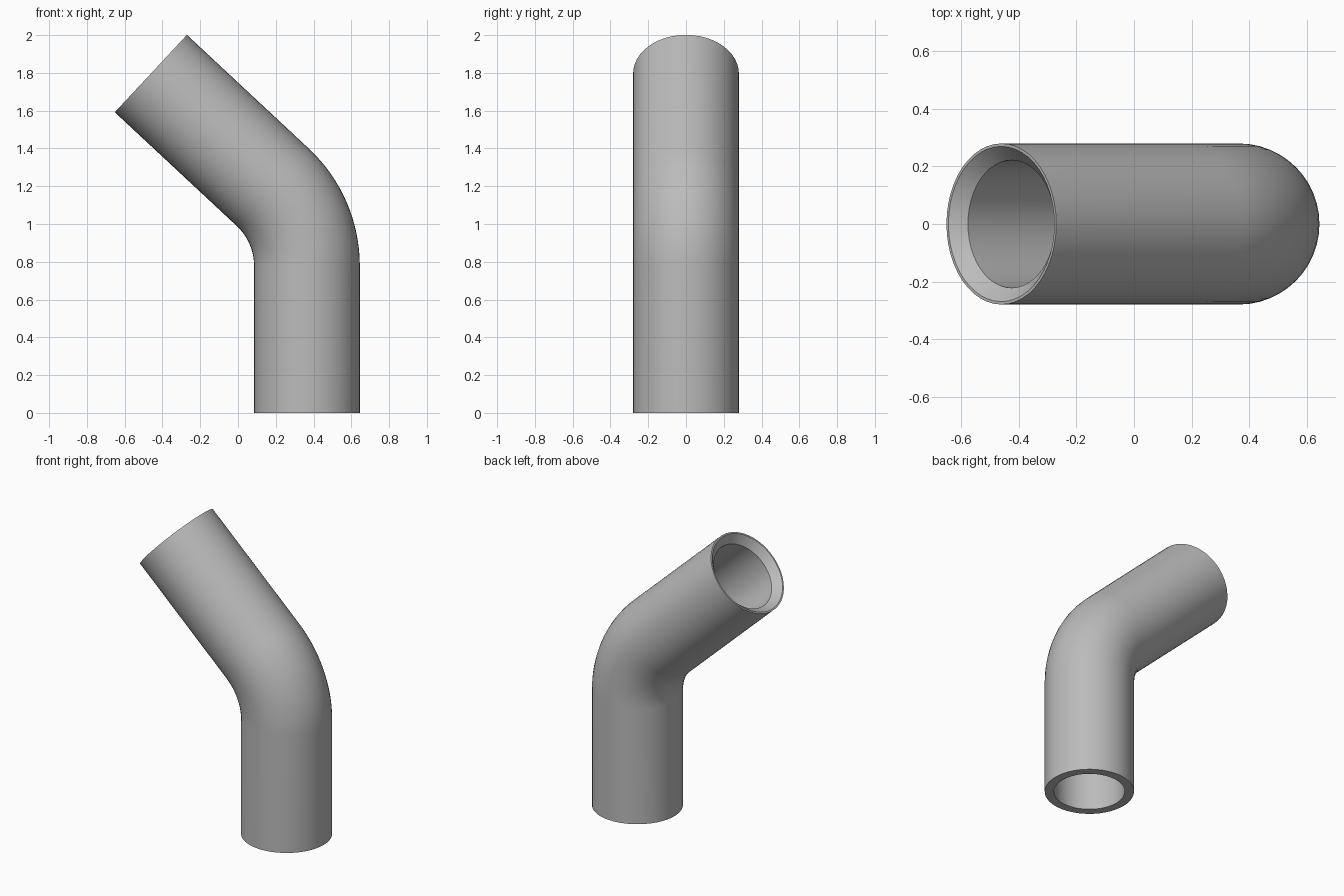
import bpy
import bmesh
from math import sin, cos, pi, radians
from mathutils import Vector

if "Cube" in bpy.data.objects:
    bpy.data.objects.remove(bpy.data.objects["Cube"], do_unlink=True)

SIDES = 48
OUTER, BORE, LIP = 0.28, 0.222, 0.27
AXIS_X, BEND_Z = 0.365, 0.778
BEND_R, BEND = 0.57, radians(47)
ARM, CHAMFER = 0.882, 0.048
STEPS = 16

grey = bpy.data.materials.new("pipe grey")
grey.use_nodes = True
colour = (0.5, 0.5, 0.5, 1)
grey.diffuse_color = colour
grey.node_tree.nodes["Principled BSDF"].inputs["Base Color"].default_value = colour


def bend_station(angle, along=0.0):
    """Centre and tilt of a cross-section, moved along the tangent."""
    x = AXIS_X - BEND_R * (1 - cos(angle)) - along * sin(angle)
    z = BEND_Z + BEND_R * sin(angle) + along * cos(angle)
    return Vector((x, 0, z)), angle


def ring(bm, station, radius):
    centre, tilt = station
    across = Vector((cos(tilt), 0, sin(tilt)))
    side = Vector((0, 1, 0))
    turns = [2 * pi * i / SIDES for i in range(SIDES)]
    return [bm.verts.new(centre + radius * (across * cos(t) + side * sin(t))) for t in turns]


# Centre line: upright leg, bend, slanted arm
foot = bend_station(0, -BEND_Z)
bend = [bend_station(BEND * i / STEPS) for i in range(STEPS + 1)]
mouth = bend_station(BEND, ARM)
throat = bend_station(BEND, ARM - CHAMFER)

# Closed wall: up the outside, over the chamfered mouth, down the bore
bm = bmesh.new()
sections = [(s, OUTER) for s in [foot] + bend + [mouth]]
sections += [(mouth, LIP)]
sections += [(s, BORE) for s in [throat] + bend[::-1] + [foot]]
rings = [ring(bm, s, r) for s, r in sections]
for a, b in zip(rings, rings[1:] + rings[:1]):
    for i in range(SIDES):
        j = (i + 1) % SIDES
        bm.faces.new((a[i], a[j], b[j], b[i]))
bmesh.ops.recalc_face_normals(bm, faces=bm.faces)

mesh = bpy.data.meshes.new("bent_pipe")
bm.to_mesh(mesh)
bm.free()
mesh.materials.append(grey)
pipe = bpy.data.objects.new("bent_pipe", mesh)
bpy.context.collection.objects.link(pipe)

# Smooth walls with crisp rims
bpy.ops.object.select_all(action="DESELECT")
pipe.select_set(True)
bpy.context.view_layer.objects.active = pipe
bpy.ops.object.shade_smooth_by_angle(angle=radians(30))
